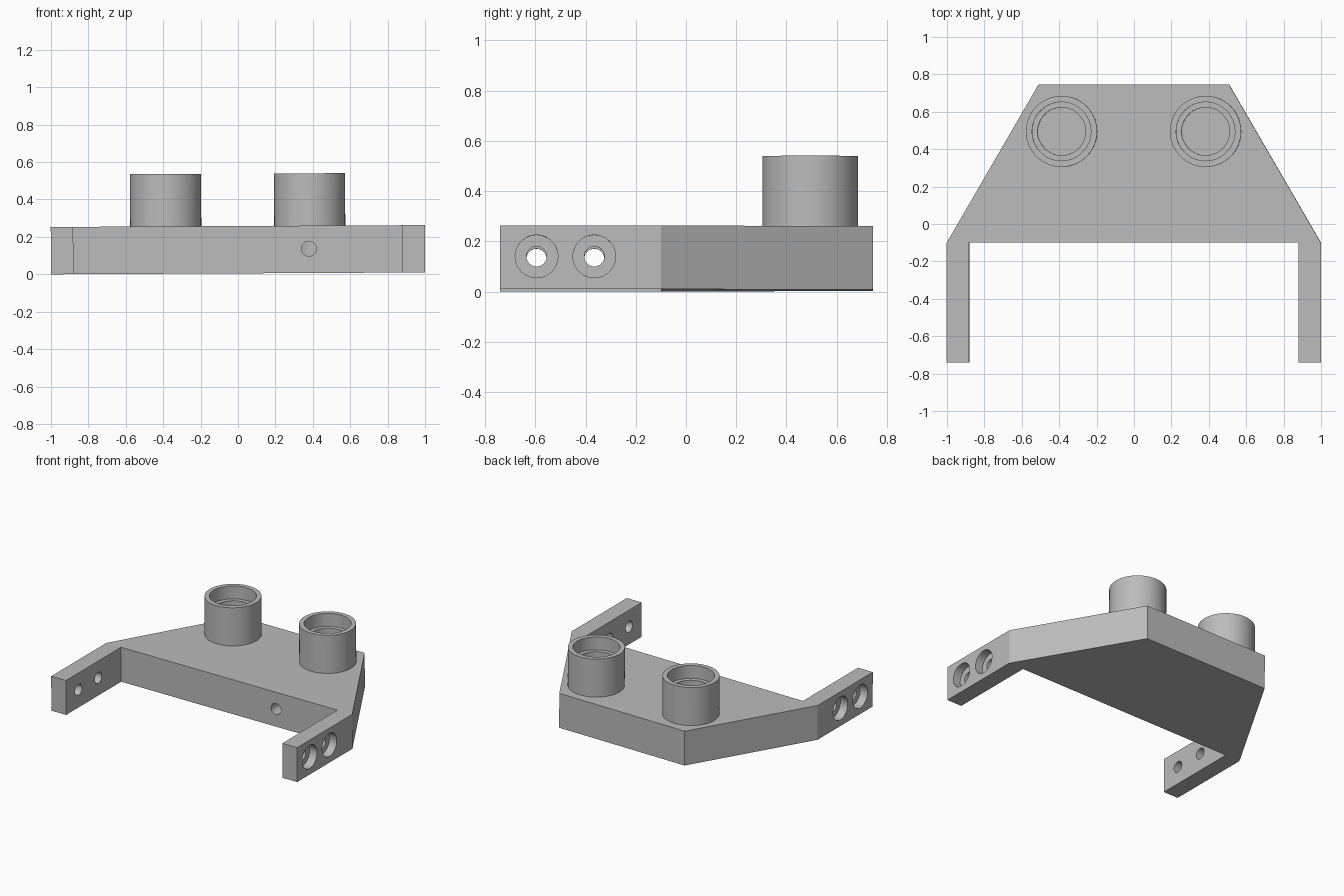
import bpy, bmesh, math
from mathutils import Matrix

default = bpy.data.objects.get("Cube")
if default:
    bpy.data.objects.remove(default, do_unlink=True)

HEIGHT = 0.253          # plate thickness
TOP = 0.533             # top of the sockets
SOCKET_X, SOCKET_Y = 0.385, 0.495
HOLE_Z = 0.13
TILT = Matrix.Translation((0, 0, 0.005)) @ Matrix.Rotation(-0.005, 4, 'Y')

grey = bpy.data.materials.new("plain grey")
grey.use_nodes = True
grey.diffuse_color = (0.5, 0.5, 0.5, 1)
grey.node_tree.nodes["Principled BSDF"].inputs["Base Color"].default_value = (0.5, 0.5, 0.5, 1)


def make_object(name, bm):
    bmesh.ops.recalc_face_normals(bm, faces=bm.faces)
    mesh = bpy.data.meshes.new(name)
    bm.to_mesh(mesh)
    bm.free()
    mesh.materials.append(grey)
    ob = bpy.data.objects.new(name, mesh)
    bpy.context.collection.objects.link(ob)
    return ob


def cylinder(name, radius, start, end, axis='Z', sides=64):
    """Solid cylinder between two points that lie along one axis."""
    middle = [(a + b) / 2 for a, b in zip(start, end)]
    turn = {'X': Matrix.Rotation(math.pi / 2, 4, 'Y'),
            'Y': Matrix.Rotation(math.pi / 2, 4, 'X'),
            'Z': Matrix.Identity(4)}[axis]
    bm = bmesh.new()
    bmesh.ops.create_cone(bm, cap_ends=True, segments=sides, radius1=radius, radius2=radius,
                          depth=math.dist(start, end), matrix=Matrix.Translation(middle) @ turn)
    return make_object(name, bm)


def cut(ob, cutters):
    for cutter in cutters:
        mod = ob.modifiers.new("cut", 'BOOLEAN')
        mod.operation, mod.solver, mod.object = 'DIFFERENCE', 'EXACT', cutter
    bpy.context.view_layer.update()
    mesh = bpy.data.meshes.new_from_object(ob.evaluated_get(bpy.context.evaluated_depsgraph_get()))
    ob.modifiers.clear()
    ob.data = mesh


# Bracket plate with two arms, mirrored from one half outline
half = [(0.88, -0.1), (0.88, -0.74), (1, -0.74), (1, -0.1), (0.51, 0.745)]
outline = half + [(-x, y) for x, y in reversed(half)]
bm = bmesh.new()
face = bm.faces.new([bm.verts.new((x, y, 0)) for x, y in outline])
extruded = bmesh.ops.extrude_face_region(bm, geom=[face])["geom"]
bmesh.ops.translate(bm, vec=(0, 0, HEIGHT),
                    verts=[v for v in extruded if isinstance(v, bmesh.types.BMVert)])
plate = make_object("bracket_plate", bm)

# Counterbored screw holes in the arms, and the stepped socket bores
parts, arm_cutters, bore_cutters = [plate], [], []
for side, label in ((1, "left"), (-1, "right")):
    for y in (-0.595, -0.365):
        for radius, inner in ((0.04, 0.8), (0.085, 0.94)):
            arm_cutters.append(cylinder("screw_cutter", radius, (side * inner, y, HOLE_Z),
                                        (side * 1.1, y, HOLE_Z), 'X', 48))
    x = side * SOCKET_X
    socket = cylinder(label + "_socket", 0.19, (x, SOCKET_Y, HEIGHT), (x, SOCKET_Y, TOP))
    wide = cylinder("wide_bore_cutter", 0.157, (x, SOCKET_Y, TOP - 0.095), (x, SOCKET_Y, TOP + 0.1))
    narrow = cylinder("narrow_bore_cutter", 0.128, (x, SOCKET_Y, 0.08), (x, SOCKET_Y, TOP + 0.05))
    cut(socket, [wide, narrow])
    parts.append(socket)
    bore_cutters += [wide, narrow]

# Cable hole from the front wall into the left socket
cable = cylinder("cable_cutter", 0.04, (0.38, -0.2, HOLE_Z), (0.38, 0.45, HOLE_Z), 'Y', 32)
cut(plate, arm_cutters + bore_cutters[1::2] + [cable])

for helper in arm_cutters + bore_cutters + [cable]:
    bpy.data.objects.remove(helper, do_unlink=True)

# Slight lean of the whole bracket, and smooth round walls
for ob in parts:
    ob.data.transform(TILT)
    bpy.ops.object.select_all(action='DESELECT')
    ob.select_set(True)
    bpy.context.view_layer.objects.active = ob
    bpy.ops.object.shade_smooth_by_angle(angle=math.radians(30))
